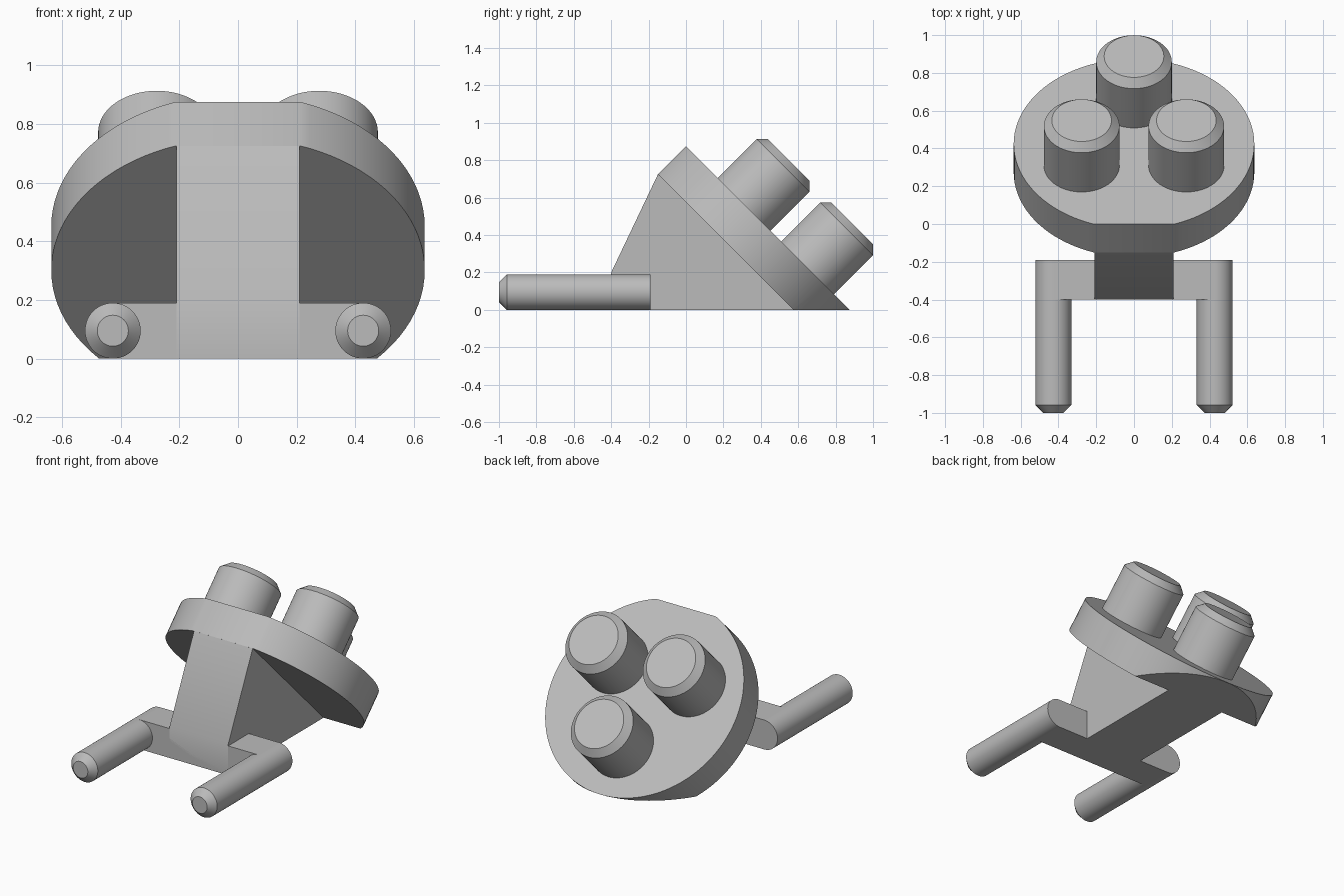
import bpy, bmesh, math
from mathutils import Matrix, Vector

cube = bpy.data.objects.get("Cube")
if cube:
    bpy.data.objects.remove(cube, do_unlink=True)

grey = bpy.data.materials.new("light grey")
grey.use_nodes = True
grey.diffuse_color = (0.5, 0.5, 0.5, 1)
grey.node_tree.nodes["Principled BSDF"].inputs["Base Color"].default_value = (0.5, 0.5, 0.5, 1)


def finish(name, bm):
    bmesh.ops.recalc_face_normals(bm, faces=bm.faces)
    mesh = bpy.data.meshes.new(name)
    bm.to_mesh(mesh)
    bm.free()
    mesh.materials.append(grey)
    obj = bpy.data.objects.new(name, mesh)
    bpy.context.collection.objects.link(obj)
    bpy.ops.object.select_all(action="DESELECT")
    obj.select_set(True)
    bpy.context.view_layer.objects.active = obj
    bpy.ops.object.shade_smooth_by_angle(angle=math.radians(30))
    return obj


def extrude_x(name, profile, half):
    """Side profile of (y, z) points extruded across x."""
    bm = bmesh.new()
    face = bm.faces.new([bm.verts.new((-half, y, z)) for y, z in profile])
    moved = bmesh.ops.extrude_face_region(bm, geom=[face])["geom"]
    bmesh.ops.translate(bm, vec=(2 * half, 0, 0),
                        verts=[v for v in moved if isinstance(v, bmesh.types.BMVert)])
    return finish(name, bm)


def cylinder(matrix, radius, length, chamfer=0.0, segments=64):
    """Cylinder standing on its local origin, with an optional chamfered tip."""
    bm = bmesh.new()
    bmesh.ops.create_cone(bm, cap_ends=True, segments=segments, radius1=radius,
                          radius2=radius, depth=length,
                          matrix=Matrix.Translation((0, 0, length / 2)))
    if chamfer:
        rim = [e for e in bm.edges if all(v.co.z > length - 0.001 for v in e.verts)]
        bmesh.ops.bevel(bm, geom=rim, offset=chamfer, offset_type="OFFSET",
                        segments=1, affect="EDGES")
    bm.transform(matrix)
    return bm


def cut(bm, point, normal):
    geom = bm.verts[:] + bm.edges[:] + bm.faces[:]
    bmesh.ops.bisect_plane(bm, geom=geom, plane_co=point, plane_no=normal, clear_outer=True)
    rim = [e for e in bm.edges if e.is_boundary]
    if rim:
        bmesh.ops.holes_fill(bm, edges=rim, sides=0)


# Tilted frames: local z leaves the plate, local y runs downhill
tilt = Matrix.Rotation(math.radians(-45), 4, "X")
thick = 0.212
back = Matrix.Translation((0, 0.274, 0.301)) @ tilt
front = back @ Matrix.Translation((0, 0, thick))

# Round plate with a flat top edge, trimmed level with the ground
bm = cylinder(back, 0.637, thick, segments=96)
cut(bm, back @ Vector((0, -0.6, 0)), tilt @ Vector((0, -1, 0)))
cut(bm, (0, 0, 0), (0, 0, -1))
finish("round_plate", bm)

# Three chamfered studs in a triangle
for i, name in enumerate(("stud_lower", "stud_left", "stud_right")):
    a = math.radians(90 - 120 * i)
    place = Matrix.Translation((0.32 * math.cos(a), 0.32 * math.sin(a), 0))
    finish(name, cylinder(front @ place, 0.2, 0.336, 0.042))

# Wedge support and cross bar
extrude_x("wedge_support", [(-0.4, 0), (-0.4, 0.2), (-0.15, 0.725), (0.575, 0)], 0.21)
extrude_x("cross_bar", [(-0.4, 0), (-0.4, 0.19), (-0.19, 0.19), (-0.19, 0)], 0.427)

# Two forward pins
for side, name in ((1, "left_pin"), (-1, "right_pin")):
    place = Matrix.Translation((side * 0.427, -0.19, 0.095)) @ Matrix.Rotation(math.radians(90), 4, "X")
    finish(name, cylinder(place, 0.095, 0.81, 0.042, 48))
